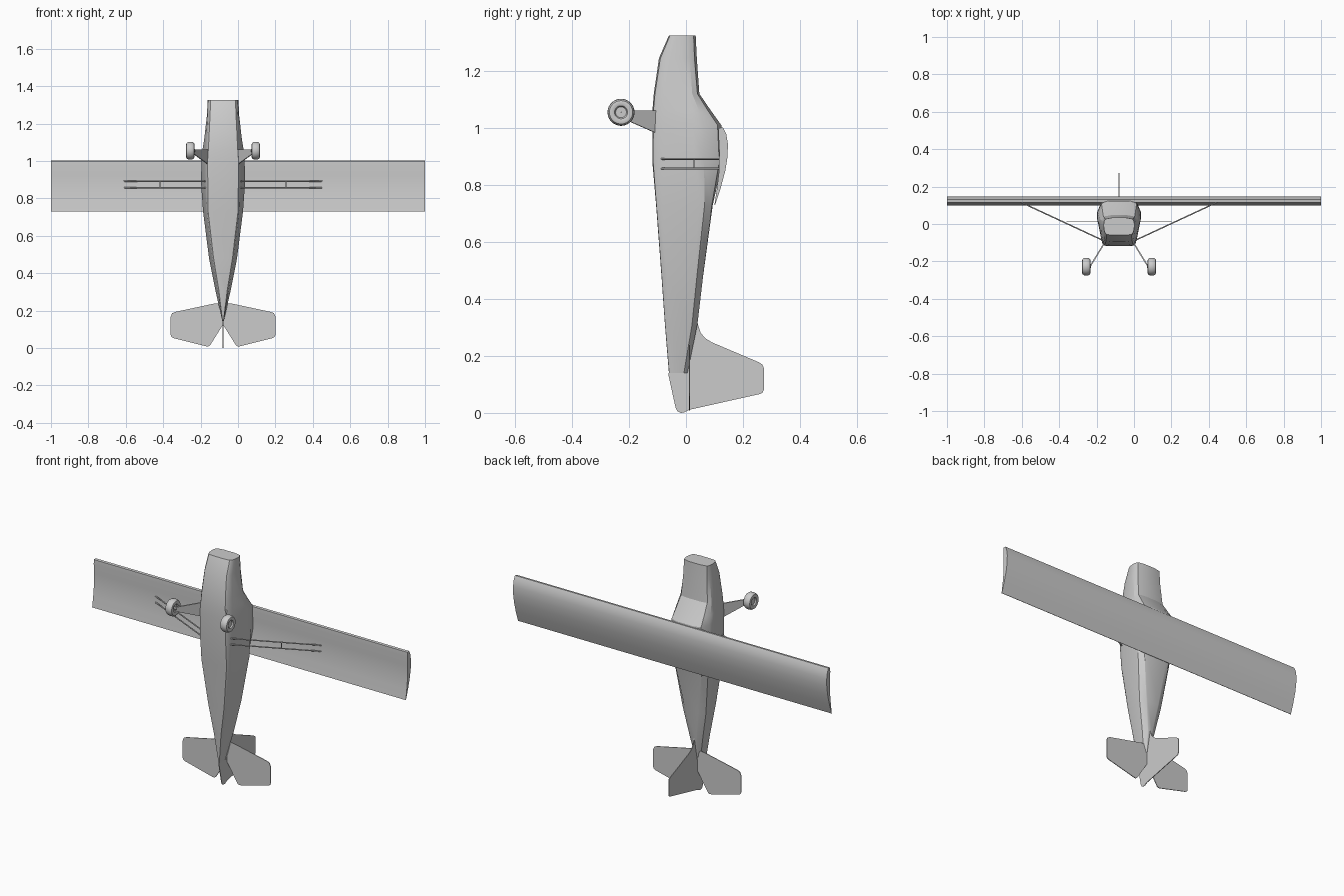
import bpy, bmesh, math
from mathutils import Vector

if "Cube" in bpy.data.objects:
    bpy.data.objects.remove(bpy.data.objects["Cube"])

CX = -0.08  # centre plane of the aircraft body

grey = bpy.data.materials.new("light_grey")
grey.diffuse_color = (0.6, 0.6, 0.6, 1)
grey.use_nodes = True
grey.node_tree.nodes["Principled BSDF"].inputs["Base Color"].default_value = grey.diffuse_color


def finish(name, bm, angle=None):
    """Turn a bmesh into a named grey object, optionally smooth shaded."""
    bmesh.ops.recalc_face_normals(bm, faces=bm.faces)
    me = bpy.data.meshes.new(name)
    bm.to_mesh(me)
    bm.free()
    me.materials.append(grey)
    ob = bpy.data.objects.new(name, me)
    bpy.context.collection.objects.link(ob)
    if angle:
        bpy.ops.object.select_all(action='DESELECT')
        ob.select_set(True)
        bpy.context.view_layer.objects.active = ob
        bpy.ops.object.shade_smooth_by_angle(angle=math.radians(angle))
    return ob


def loft(name, rings, angle=None, closed=False):
    """Skin a list of equal point rings; cap the ends unless closed."""
    bm = bmesh.new()
    vs = [[bm.verts.new(p) for p in r] for r in rings]
    n = len(vs[0])
    pairs = list(zip(vs, vs[1:])) + ([(vs[-1], vs[0])] if closed else [])
    for a, b in pairs:
        for i in range(n):
            j = (i + 1) % n
            bm.faces.new((a[i], a[j], b[j], b[i]))
    if not closed:
        bm.faces.new(vs[0])
        bm.faces.new(vs[-1])
    return finish(name, bm, angle)


def plate(name, pts, normal, thick):
    """Flat panel extruded evenly about its outline."""
    n = Vector(normal).normalized() * thick / 2
    return loft(name, [[Vector(p) - n for p in pts], [Vector(p) + n for p in pts]])


def rod(name, a, b, r):
    a, b = Vector(a), Vector(b)
    q = (b - a).to_track_quat('Z', 'Y')
    ring = [q @ Vector((r * math.cos(t), r * math.sin(t), 0))
            for t in (math.tau * i / 8 for i in range(8))]
    return loft(name, [[a + p for p in ring], [b + p for p in ring]], 50)


def rounded(poly, k):
    """Cut every corner of a polygon by the fraction k."""
    out = []
    for i, p in enumerate(poly):
        out += [p.lerp(poly[i - 1], k), p.lerp(poly[(i + 1) % len(poly)], k)]
    return out


# Fuselage: z, corner cut, then (half width, y) for belly, low side, high side, top
sections = [
    (1.325, .25, (.062, -.06), (.078, -.045), (.084, .005), (.070, .034)),
    (1.245, .25, (.066, -.095), (.080, -.075), (.088, .005), (.072, .038)),
    (1.12, .22, (.072, -.113), (.087, -.095), (.104, .015), (.078, .047)),
    (1.06, .20, (.076, -.118), (.089, -.100), (.115, .035), (.083, .088)),
    (1.01, .18, (.080, -.118), (.091, -.100), (.121, .050), (.088, .124)),
    (0.88, .15, (.080, -.118), (.091, -.100), (.122, .052), (.090, .128)),
    (0.73, .10, (.079, -.105), (.087, -.095), (.109, .062), (.080, .094)),
    (0.48, .06, (.050, -.086), (.058, -.072), (.076, .037), (.042, .060)),
    (0.31, .06, (.022, -.074), (.030, -.062), (.042, .020), (.015, .040)),
    (0.14, .06, (.002, -.060), (.003, -.045), (.003, -.008), (.002, .005)),
]
rings = []
for z, k, *half in sections:
    poly = [Vector((CX + w, y, z)) for w, y in half]
    poly += [Vector((CX - w, y, z)) for w, y in reversed(half)]
    rings.append(rounded(poly, k))
loft("fuselage", rings, 28)

# Wing: one straight airfoil from tip to tip
airfoil = [(.115, 1.0), (.130, 1.002), (.141, .98), (.147, .945), (.146, .90),
           (.138, .85), (.122, .79), (.102, .73), (.100, .73), (.109, .79),
           (.116, .85), (.117, .92), (.114, .975)]
loft("wing", [[(x, y, z) for y, z in airfoil] for x in (-1, 1)], 35)

# Tailplane: one outline per side
tail = [(0, .24), (.045, .238), (.255, .193), (.272, .186), (.28, .168), (.28, .07),
        (.276, .06), (.265, .053), (.09, .009), (.079, .008), (.070, .013), (0, .125)]
for side, s in (("left", -1), ("right", 1)):
    plate(side + "_tailplane", [(CX + s * x, .012, z) for x, z in tail], (0, 1, 0), .004)

# Fin with rudder, including the narrow post below the body
fin = [(-.055, .27), (.035, .34), (.042, .31), (.052, .28), (.068, .262), (.09, .248),
       (.255, .178), (.268, .17), (.273, .158), (.273, .08), (.268, .07), (.258, .066),
       (.012, .011), (-.005, .002), (-.018, 0), (-.030, .006), (-.037, .02), (-.061, .13)]
plate("fin", [(CX, y, z) for y, z in fin], (1, 0, 0), .004)

# Wheel cross-section: radius, offset along the axle
half_tyre = [(.001, .012), (.019, .012), (.023, .019), (.033, .0225), (.041, .020),
             (.046, .012)]
tyre = half_tyre + [(.0475, 0)] + [(r, -x) for r, x in reversed(half_tyre)]

for side, s in (("left", -1), ("right", 1)):
    def at(x, y, z):
        return (CX + s * x, y, z)

    # Paired wing struts with a short spacer between them
    for pos, z in (("front", .892), ("rear", .857)):
        rod(f"{side}_{pos}_strut", at(.085, -.088, z), at(.535, .121, z), .0035)
    rod(side + "_strut_spacer", at(.337, .028, .857), at(.337, .028, .892), .0025)

    # Tapered undercarriage leg and axle
    leg = [at(.080, -.105, 1.062), at(.158, -.232, 1.062),
           at(.158, -.232, 1.038), at(.080, -.105, .982)]
    plate(side + "_gear_leg", leg, (s * .127, .078, 0), .007)
    rod(side + "_axle", at(.150, -.228, 1.055), at(.178, -.228, 1.055), .008)

    # Wheel turned about the axle
    wheel = []
    for i in range(28):
        a = math.tau * i / 28
        wheel.append([at(.175 + x, -.228 + r * math.cos(a), 1.055 + r * math.sin(a))
                      for r, x in tyre])
    loft(side + "_wheel", wheel, 40, closed=True)
